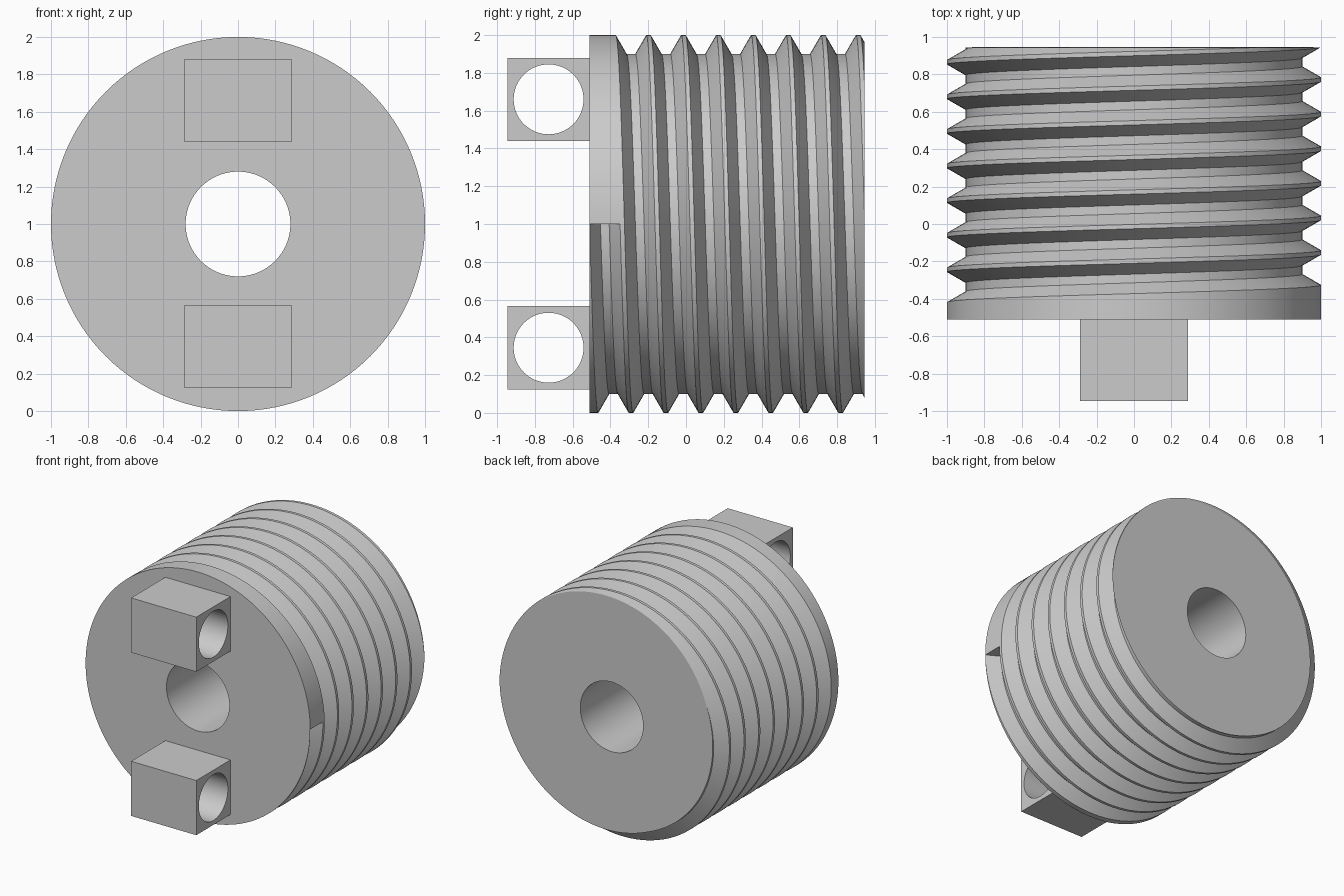
import bpy
import bmesh
from math import sin, cos, pi, radians, sqrt
from mathutils import Vector

cube = bpy.data.objects.get("Cube")
if cube:
    bpy.data.objects.remove(cube, do_unlink=True)

FRONT, BACK, BEYOND = -0.51, 0.945, 1.6
RADIUS, BORE = 1.0, 0.28
PITCH = 0.185
DEPTH = PITCH * sqrt(3) * 5 / 16
FIRST = -0.43            # centre of the first groove where it starts
GROOVES, SEGMENTS = 9, 128

grey = bpy.data.materials.new("plain grey")
grey.use_nodes = True
color = (0.6, 0.6, 0.6, 1)
grey.diffuse_color = color
grey.node_tree.nodes["Principled BSDF"].inputs["Base Color"].default_value = color


def finish(bm, name):
    """Turn a bmesh into a smooth object with sharp edges kept."""
    bmesh.ops.recalc_face_normals(bm, faces=bm.faces)
    mesh = bpy.data.meshes.new(name)
    bm.to_mesh(mesh)
    bm.free()
    mesh.materials.append(grey)
    obj = bpy.data.objects.new(name, mesh)
    bpy.context.collection.objects.link(obj)
    bpy.ops.object.select_all(action='DESELECT')
    obj.select_set(True)
    bpy.context.view_layer.objects.active = obj
    bpy.ops.object.shade_smooth_by_angle(angle=radians(20))
    return obj


def section(turn):
    """Half section (y, radius) of the threaded plug after part of a turn."""
    points = [(BEYOND, BORE), (FRONT, BORE), (FRONT, RADIUS)]
    outer, root = PITCH * 7 / 16, PITCH / 8
    for k in range(GROOVES):
        mid = FIRST + (k + turn) * PITCH
        points += [(max(mid - outer, FRONT + 0.0005), RADIUS),
                   (mid - root, RADIUS - DEPTH),
                   (mid + root, RADIUS - DEPTH),
                   (mid + outer, RADIUS)]
    return points + [(BEYOND, RADIUS)]


# Threaded plug: sections swept round the y axis, advancing one pitch
bm = bmesh.new()
columns = []
for i in range(SEGMENTS + 1):
    a = 2 * pi * i / SEGMENTS
    columns.append([bm.verts.new((r * cos(a), y, 1 - r * sin(a)))
                    for y, r in section(i / SEGMENTS)])
for left, right in zip(columns, columns[1:]):
    for j in range(len(left) - 1):
        bm.faces.new((left[j], left[j + 1], right[j + 1], right[j]))
# Wall where the first groove begins
bm.faces.new(columns[0][3:7])
bmesh.ops.remove_doubles(bm, verts=bm.verts, dist=0.0001)
# Flat back face, cut across the thread and round the bore
cut = bmesh.ops.bisect_plane(bm, geom=bm.verts[:] + bm.edges[:] + bm.faces[:],
                             plane_co=(0, BACK, 0), plane_no=(0, 1, 0),
                             clear_outer=True)
rim = [e for e in cut["geom_cut"] if isinstance(e, bmesh.types.BMEdge)]
bmesh.ops.triangle_fill(bm, edges=rim, use_beauty=True, normal=(0, 1, 0))
finish(bm, "threaded_plug")


def ring(bm, points):
    verts = [bm.verts.new(p) for p in points]
    return [bm.edges.new((v, verts[i - 1])) for i, v in enumerate(verts)]


def lug(name, z):
    """Block with a round hole running from side to side."""
    half_width, hole, sides = 0.29, 0.185, 64
    y = (FRONT - BACK) / 2
    hy, hz = FRONT - y, 0.22
    bm = bmesh.new()
    edges = ring(bm, [(-half_width, y + hy * s, z + hz * t)
                      for s, t in ((-1, -1), (1, -1), (1, 1), (-1, 1))])
    edges += ring(bm, [(-half_width, y + hole * cos(2 * pi * i / sides),
                        z + hole * sin(2 * pi * i / sides))
                       for i in range(sides)])
    bmesh.ops.triangle_fill(bm, edges=edges, use_beauty=True, normal=(-1, 0, 0))
    side = bm.faces[:]
    out = bmesh.ops.extrude_face_region(bm, geom=side, use_keep_orig=True)
    moved = [v for v in out["geom"] if isinstance(v, bmesh.types.BMVert)]
    bmesh.ops.translate(bm, verts=moved, vec=Vector((2 * half_width, 0, 0)))
    finish(bm, name)


lug("upper_lug", 1.66)
lug("lower_lug", 0.345)
